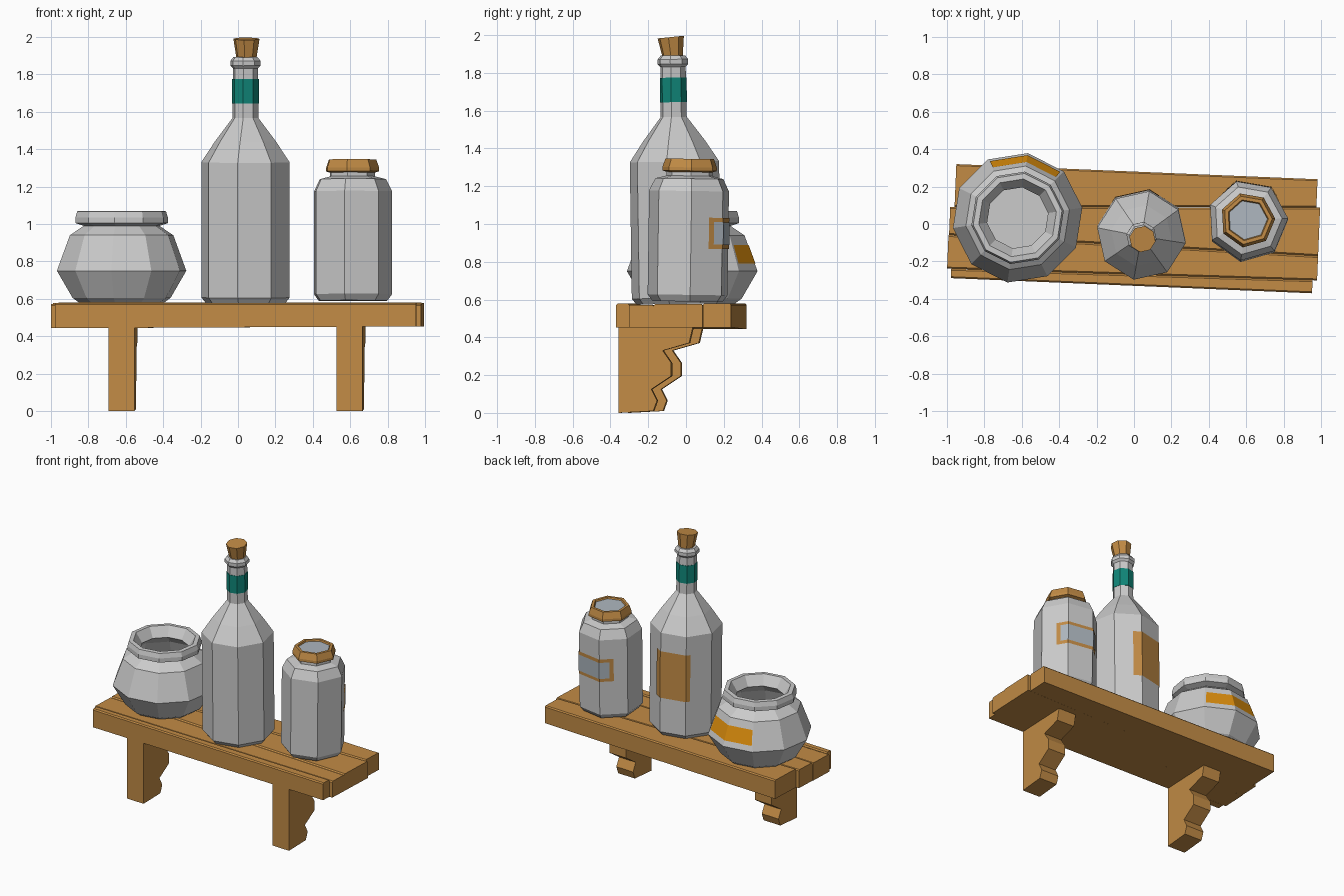
import bpy, bmesh
from math import cos, pi, radians
from mathutils import Matrix

if "Cube" in bpy.data.objects:
    bpy.data.objects.remove(bpy.data.objects["Cube"])


def material(name, rgb):
    m = bpy.data.materials.new(name)
    m.diffuse_color = (*rgb, 1)
    m.use_nodes = True
    m.node_tree.nodes["Principled BSDF"].inputs["Base Color"].default_value = m.diffuse_color
    return m


WOOD = material("wood", (0.54, 0.26, 0.06))
TEAL = material("teal", (0.005, 0.24, 0.19))
ORANGE = material("orange", (0.72, 0.27, 0.004))
PAPER = material("paper", (0.42, 0.47, 0.52))


def finish(name, bm, mat, matrix, recalc=True):
    if recalc:
        bmesh.ops.recalc_face_normals(bm, faces=bm.faces[:])
    bm.transform(matrix)
    me = bpy.data.meshes.new(name)
    bm.to_mesh(me)
    bm.free()
    if mat:
        me.materials.append(mat)
    ob = bpy.data.objects.new(name, me)
    bpy.context.collection.objects.link(ob)
    return ob


def prism(name, ring_a, ring_b, mat, matrix):
    """Solid between two matching rings of points."""
    bm = bmesh.new()
    a = [bm.verts.new(p) for p in ring_a]
    b = [bm.verts.new(p) for p in ring_b]
    n = len(a)
    bm.faces.new(a)
    bm.faces.new(b)
    for i in range(n):
        j = (i + 1) % n
        bm.faces.new((a[i], a[j], b[j], b[i]))
    return finish(name, bm, mat, matrix)


def lathe(name, profile, sides, phase, matrix, mat=None):
    """Closed low-poly turned solid from (radius, z) points, capped at both ends."""
    bm = bmesh.new()
    rings = []
    for r, z in profile:
        rings.append([bm.verts.new(Matrix.Rotation(radians(phase) + 2 * pi * i / sides, 3, 'Z')
                                   @ Matrix.Identity(3).col[0] * r) for i in range(sides)])
        for v in rings[-1]:
            v.co.z = z
    for lo, hi in zip(rings, rings[1:]):
        for i in range(sides):
            j = (i + 1) % sides
            bm.faces.new((lo[i], lo[j], hi[j], hi[i]))
    bm.faces.new(rings[0])
    bm.faces.new(rings[-1])
    return finish(name, bm, mat, matrix)


def label(name, a0, a1, low, high, sides, phase, matrix, mat, gap=0.004):
    """Strip hugging the flat sides of a turned body between two angles."""
    step = 360 / sides
    corners = [phase + step * k for k in range(-sides, 2 * sides)]
    angles = [a0] + [a for a in corners if a0 < a < a1] + [a1]
    bm = bmesh.new()
    cols = []
    for a in angles:
        off = (a - phase) % step - step / 2
        k = cos(pi / sides) / cos(radians(off))
        rot = Matrix.Rotation(radians(a), 3, 'Z')
        cols.append([bm.verts.new(rot @ Matrix.Diagonal(((r + gap) * k, 1, z)) .to_3x3()
                                  @ (Matrix.Identity(3).col[0] + Matrix.Identity(3).col[2]))
                     for r, z in (low, high)])
    for p, q in zip(cols, cols[1:]):
        bm.faces.new((p[0], q[0], q[1], p[1]))
    return finish(name, bm, mat, matrix, recalc=False)


def place(x, y, z, lean=0.0):
    return Matrix.Translation((x, y, z)) @ Matrix.Rotation(lean, 4, 'X')


# Shelf planks: slightly skewed boards of uneven length with chamfered tops
shelf = Matrix.Rotation(radians(-2.4), 4, 'Z')
left_y = [-0.33, -0.28, -0.10, 0.05, 0.28]
right_y = [-0.33, -0.26, -0.13, 0.13, 0.28]
ends = [(-0.966, 0.966), (-0.988, 0.99), (-0.985, 0.99), (-0.962, 0.97)]
tops = [0.578, 0.572, 0.577, 0.58]
for i, (x0, x1) in enumerate(ends):
    rings = []
    for x, ys, base in ((x0, left_y, 0.443), (x1, right_y, 0.453)):
        y0, y1, t, c = ys[i], ys[i + 1], tops[i], 0.008
        rings.append([(x, y0, base), (x, y1, base), (x, y1, t - c), (x, y1 - c, t),
                      (x, y0 + c, t), (x, y0, t - c)])
    prism(f"shelf_plank_{i + 1}", *rings, WOOD, shelf)

# Brackets with a scrolled inner edge
edge = [(-0.33, 0), (-0.145, 0.01), (-0.125, 0.065), (-0.155, 0.125), (-0.05, 0.195),
        (-0.05, 0.265), (-0.095, 0.33), (0.045, 0.37), (0.065, 0.455), (-0.33, 0.455)]
for side, x in (("left", -0.61), ("right", 0.61)):
    prism(f"{side}_bracket", [(x - 0.07, y, z) for y, z in edge],
          [(x + 0.07, y, z) for y, z in edge], WOOD, shelf)

# Wide open pot with hollow inside
pot = place(-0.622, 0.033, 0)
lathe("pot", [(0.23, 0.58), (0.265, 0.605), (0.35, 0.75), (0.28, 0.94), (0.205, 0.99),
              (0.25, 1.005), (0.25, 1.035), (0.24, 1.068), (0.21, 1.07), (0.165, 1.0),
              (0.26, 0.925), (0.33, 0.75), (0.245, 0.62)], 10, 9, pot)
label("pot_label", 47, 116, (0.335, 0.79), (0.298, 0.89), 10, 9, pot, ORANGE)

# Tall bottle, leaning slightly forward
bottle = place(0.04, -0.05, 0.577, 0.015)
lathe("bottle", [(0.215, 0), (0.24, 0.03), (0.24, 0.753), (0.165, 0.865), (0.07, 0.99),
                 (0.068, 1.255), (0.082, 1.27), (0.082, 1.295), (0.066, 1.315)], 8, -10, bottle)
lathe("bottle_neck_band", [(0.072, 1.068), (0.072, 1.198)], 8, -10, bottle, TEAL)
label("bottle_label", 66, 132, (0.24, 0.28), (0.24, 0.62), 8, -10, bottle, WOOD)
lathe("cork", [(0.052, -0.01), (0.071, 0.108)], 8, -10, place(0.045, -0.07, 1.882, 0.1), WOOD)

# Lidded jar with a framed label
jar = place(0.607, 0.01, 0.59, -0.015)
lathe("jar", [(0.19, 0), (0.217, 0.035), (0.217, 0.585), (0.185, 0.65), (0.125, 0.665),
              (0.125, 0.7)], 7, 3, jar)
lathe("jar_lid", [(0.125, 0.685), (0.148, 0.692), (0.148, 0.71), (0.132, 0.755),
                  (0.112, 0.755), (0.106, 0.74)], 7, 3, jar, WOOD)
lathe("jar_lid_top", [(0.106, 0.735), (0.106, 0.745)], 7, 3, jar, PAPER)
label("jar_label_frame", 32, 132, (0.217, 0.28), (0.217, 0.445), 7, 3, jar, WOOD)
label("jar_label_centre", 40, 124, (0.217, 0.303), (0.217, 0.422), 7, 3, jar, PAPER, 0.007)
